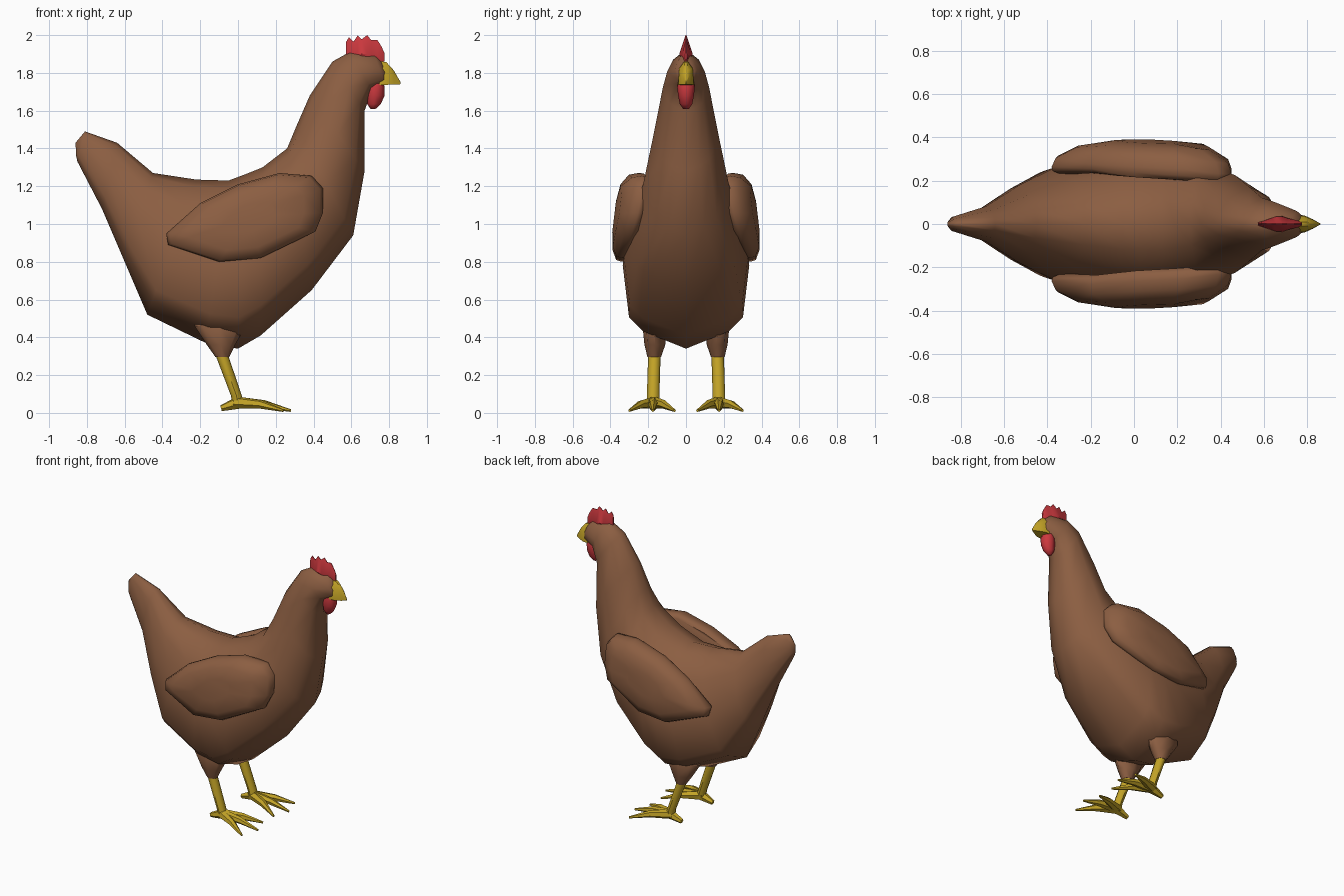
import bpy, bmesh, math
from mathutils import Vector

cube = bpy.data.objects.get("Cube")
if cube:
    bpy.data.objects.remove(cube, do_unlink=True)


def material(name, rgb):
    m = bpy.data.materials.new(name)
    m.use_nodes = True
    m.diffuse_color = (*rgb, 1)
    bsdf = m.node_tree.nodes["Principled BSDF"]
    bsdf.inputs["Base Color"].default_value = (*rgb, 1)
    bsdf.inputs["Roughness"].default_value = 0.8
    return m


BROWN = material("brown_feathers", (0.26, 0.112, 0.054))
YELLOW = material("yellow_horn", (0.55, 0.37, 0.02))
RED = material("red_skin", (0.6, 0.04, 0.048))


def loft(name, rings, mat, mirror=False, angle=50):
    """Skin a list of equal closed rings and cap both ends."""
    bm = bmesh.new()
    rows = [[bm.verts.new(p) for p in ring] for ring in rings]
    n = len(rows[0])
    for a, b in zip(rows, rows[1:]):
        for i in range(n):
            j = (i + 1) % n
            bm.faces.new((a[i], a[j], b[j], b[i]))
    bm.faces.new(rows[0])
    bm.faces.new(rows[-1])
    bmesh.ops.recalc_face_normals(bm, faces=bm.faces)
    mesh = bpy.data.meshes.new(name)
    bm.to_mesh(mesh)
    bm.free()
    mesh.materials.append(mat)
    ob = bpy.data.objects.new(name, mesh)
    bpy.context.collection.objects.link(ob)
    if mirror:
        mod = ob.modifiers.new("mirror", 'MIRROR')
        mod.use_axis = (False, True, False)
    bpy.ops.object.select_all(action='DESELECT')
    ob.select_set(True)
    bpy.context.view_layer.objects.active = ob
    bpy.ops.object.shade_smooth_by_angle(angle=math.radians(angle))
    return ob


def tube(name, path, mat, sides=8, **kw):
    """Round tube through (x, y, z, radius) points."""
    pts = [Vector(p[:3]) for p in path]
    axis = (pts[-1] - pts[0]).normalized()
    side = axis.orthogonal().normalized()
    up = axis.cross(side)
    rings = []
    for c, p in zip(pts, path):
        angles = [math.tau * i / sides for i in range(sides)]
        rings.append([c + p[3] * (side * math.cos(a) + up * math.sin(a)) for a in angles])
    return loft(name, rings, mat, **kw)


def stack(name, levels, mat, sides=8, **kw):
    """Horizontal ellipses: (x, y, z, radius x, radius y)."""
    angles = [math.tau * i / sides for i in range(sides)]
    return loft(name, [[(x + rx * math.cos(a), y + ry * math.sin(a), z) for a in angles]
                       for x, y, z, rx, ry in levels], mat, **kw)


# Body, tail, neck and head: back point, belly point, half width
TRUNK = [(0.1, 0.68), (0.18, 0.9), (0.48, 1.0), (0.8, 0.76), (0.95, 0.36)]
NECK = [(0.07, 0.42), (0.16, 0.72), (0.48, 1.0), (0.8, 0.68), (0.95, 0.3)]
BODY = [
    ((-0.86, 1.43), (-0.857, 1.36), 0.012, TRUNK),
    ((-0.81, 1.49), (-0.85, 1.33), 0.035, TRUNK),
    ((-0.64, 1.43), (-0.72, 1.08), 0.082, TRUNK),
    ((-0.45, 1.27), (-0.60, 0.80), 0.18, TRUNK),
    ((-0.22, 1.235), (-0.48, 0.52), 0.265, TRUNK),
    ((-0.05, 1.23), (-0.17, 0.37), 0.325, TRUNK),
    ((0.03, 1.26), (0.0, 0.34), 0.335, TRUNK),
    ((0.13, 1.30), (0.12, 0.41), 0.33, TRUNK),
    ((0.26, 1.40), (0.39, 0.65), 0.285, TRUNK),
    ((0.31, 1.52), (0.61, 0.94), 0.225, NECK),
    ((0.38, 1.68), (0.67, 1.28), 0.172, NECK),
    ((0.50, 1.86), (0.67, 1.60), 0.122, NECK),
    ((0.59, 1.91), (0.71, 1.71), 0.1, NECK),
    ((0.72, 1.90), (0.78, 1.74), 0.06, NECK),
    ((0.77, 1.85), (0.79, 1.76), 0.035, NECK),
]
rings = []
for top, low, width, section in BODY:
    def at(t, y):
        return (low[0] + t * (top[0] - low[0]), y, low[1] + t * (top[1] - low[1]))
    rings.append([at(0, 0)] + [at(t, w * width) for t, w in section]
                 + [at(1, 0)] + [at(t, -w * width) for t, w in reversed(section)])
loft("body", rings, BROWN, angle=70)

# Wings: side outline, then rings of scale, offset and lean from inside to outside
WING = [(-0.38, 0.95), (-0.37, 0.89), (-0.1, 0.80), (0.12, 0.82), (0.41, 0.96),
        (0.45, 1.06), (0.45, 1.19), (0.39, 1.255), (0.22, 1.27), (0, 1.21), (-0.2, 1.11)]
rings = []
for scale, out, lean in [(0.9, -0.04, 0.22), (0.99, -0.015, 0.22), (1, 0.0, 0.19),
                         (0.96, 0.03, 0.15), (0.74, 0.055, 0.12), (0.35, 0.068, 0.12)]:
    ring = []
    for x, z in WING:
        px, pz = 0.06 + (x - 0.06) * scale, 1.04 + (z - 1.04) * scale
        taper = 0.25 * max(0, -px - 0.18) + 0.25 * max(0, px - 0.3)
        ring.append((px, 0.34 - lean * (pz - 0.81) + out - taper, pz))
    rings.append(ring)
loft("wings", rings, BROWN, mirror=True, angle=60)

# Thighs and shanks
stack("thighs", [(-0.083, 0.168, 0.295, 0.036, 0.036), (-0.09, 0.165, 0.36, 0.075, 0.055),
                 (-0.095, 0.165, 0.46, 0.135, 0.065), (-0.095, 0.15, 0.53, 0.1, 0.05)],
      BROWN, mirror=True)
stack("shanks", [(-0.09, 0.168, 0.33, 0.033, 0.033), (-0.08, 0.168, 0.29, 0.033, 0.033),
                 (-0.008, 0.174, 0.09, 0.029, 0.033), (0.0, 0.174, 0.045, 0.03, 0.033)],
      YELLOW, mirror=True)

# Toes
for label, reach, spread in [("middle", 0.28, 0), ("outer", 0.24, 0.125), ("inner", 0.24, -0.115)]:
    tube(label + "_toes", [(-0.01, 0.175, 0.055, 0.033),
                           (reach * 0.5, 0.175 + spread * 0.5, 0.045, 0.023),
                           (reach, 0.175 + spread, 0.012, 0.007)],
         YELLOW, sides=6, mirror=True)
tube("back_toes", [(0.01, 0.175, 0.055, 0.034), (-0.035, 0.175, 0.042, 0.027),
                   (-0.09, 0.175, 0.024, 0.016)], YELLOW, sides=6, mirror=True)

# Comb: notched blade, x, top height and half width
COMB = [(0.573, 1.965, 0.006), (0.587, 1.988, 0.012), (0.612, 1.966, 0.02), (0.634, 1.998, 0.027),
        (0.655, 1.978, 0.034), (0.684, 2.0, 0.036), (0.705, 1.973, 0.028), (0.738, 1.975, 0.02),
        (0.762, 1.935, 0.014), (0.775, 1.905, 0.006)]
loft("comb", [[(x, -w, 1.90), (x, -w * 0.5, 1.86), (x, w * 0.5, 1.86), (x, w, 1.90),
               (x, 0.002, z), (x, -0.002, z)] for x, z, w in COMB], RED, angle=40)

# Wattle
stack("wattle", [(0.735, 0, 1.75, 0.035, 0.042), (0.73, 0, 1.725, 0.046, 0.047),
                 (0.727, 0, 1.68, 0.049, 0.042), (0.72, 0, 1.635, 0.036, 0.033),
                 (0.715, 0, 1.61, 0.014, 0.016)], RED, angle=60)

# Beak
loft("beak", [[(x, -w, low), (x, w, low), (x, w * 0.9, low + h * 0.7), (x, w * 0.25, low + h),
               (x, -w * 0.25, low + h), (x, -w * 0.9, low + h * 0.7)]
              for x, low, h, w in [(0.75, 1.737, 0.125, 0.042), (0.785, 1.737, 0.12, 0.04),
                                   (0.825, 1.738, 0.075, 0.022), (0.86, 1.74, 0.012, 0.002)]],
     YELLOW, angle=40)
